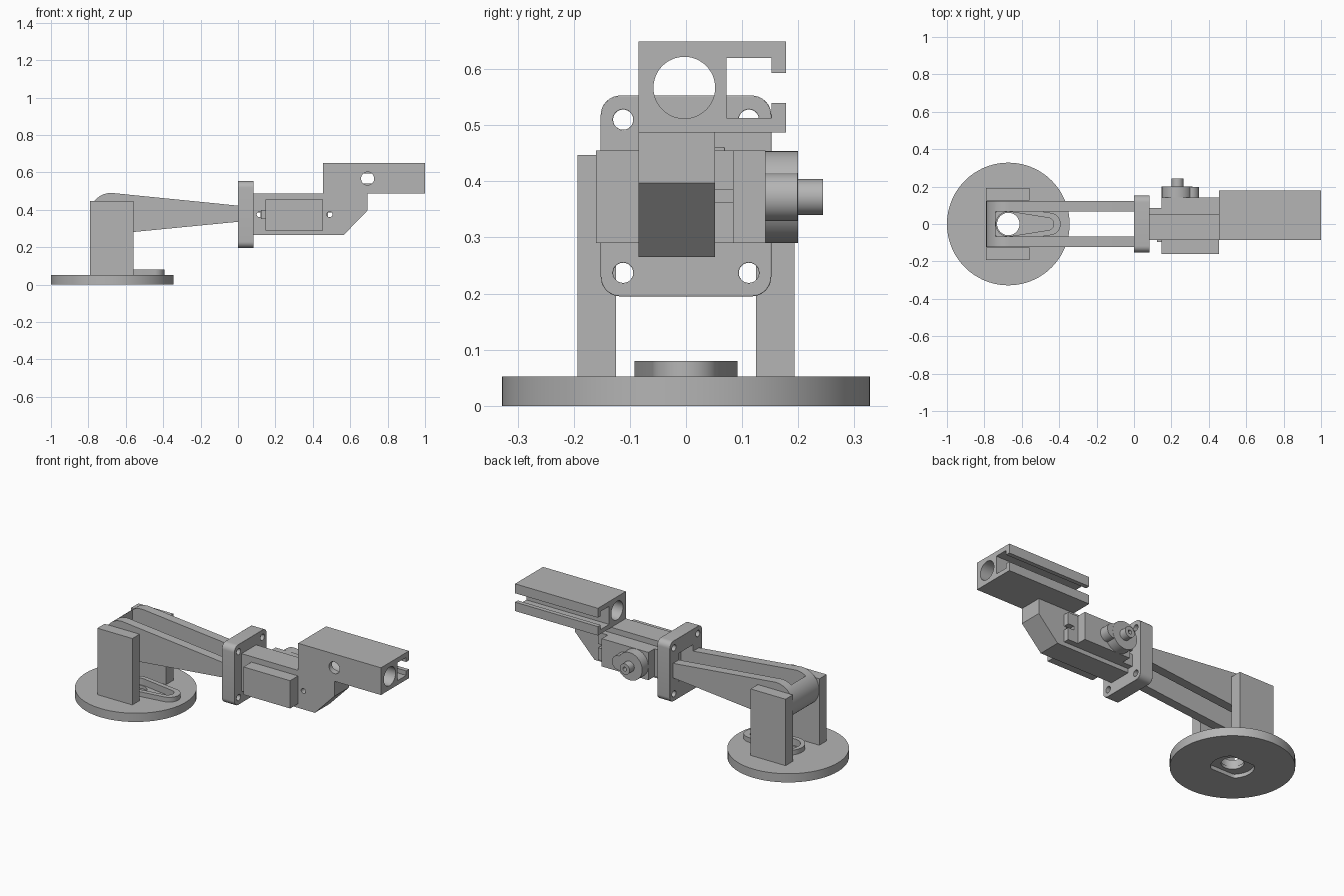
import bpy, bmesh
from math import sin, cos, pi, acos, radians
from mathutils import Vector

if "Cube" in bpy.data.objects:
    bpy.data.objects.remove(bpy.data.objects["Cube"], do_unlink=True)

GREY = (0.46, 0.46, 0.46, 1)
mat = bpy.data.materials.new("plain grey")
mat.use_nodes = True
mat.diffuse_color = GREY
next(n for n in mat.node_tree.nodes if n.type == 'BSDF_PRINCIPLED').inputs["Base Color"].default_value = GREY

AXES = {'X': lambda a, b, h: (h, a, b), 'Y': lambda a, b, h: (a, h, b), 'Z': lambda a, b, h: (a, b, h)}


def prism(name, pts, axis, lo, hi):
    """Extrude a 2D outline along an axis."""
    bm = bmesh.new()
    to3d = AXES[axis]
    face = bm.faces.new([bm.verts.new(to3d(a, b, lo)) for a, b in pts])
    new = bmesh.ops.extrude_face_region(bm, geom=[face])["geom"]
    bmesh.ops.translate(bm, verts=[v for v in new if isinstance(v, bmesh.types.BMVert)],
                        vec=Vector(to3d(0, 0, hi - lo)))
    bmesh.ops.recalc_face_normals(bm, faces=bm.faces)
    mesh = bpy.data.meshes.new(name)
    bm.to_mesh(mesh)
    bm.free()
    mesh.materials.append(mat)
    obj = bpy.data.objects.new(name, mesh)
    bpy.context.collection.objects.link(obj)
    return obj


def rect(a0, a1, b0, b1):
    return [(a0, b0), (a1, b0), (a1, b1), (a0, b1)]


def arc(a, b, r, start=0, end=2 * pi, n=24):
    return [(a + r * cos(start + (end - start) * i / n), b + r * sin(start + (end - start) * i / n))
            for i in range(n + 1)]


def circle(a, b, r, n=48):
    return arc(a, b, r, n=n)[:-1]


def teardrop(a, b, r, length, tip):
    """Outline hugging a big circle and a small one further along."""
    t = acos((r - tip) / length)
    return arc(a + length, b, tip, -t, t) + arc(a, b, r, t, 2 * pi - t)


def round_rect(a0, a1, b0, b1, r):
    corners = [(a1 - r, b1 - r), (a0 + r, b1 - r), (a0 + r, b0 + r), (a1 - r, b0 + r)]
    return [p for i, (a, b) in enumerate(corners) for p in arc(a, b, r, i * pi / 2, (i + 1) * pi / 2, 8)]


def cut(obj, pts, axis, lo, hi):
    cutter = prism("cutter", pts, axis, lo, hi)
    cutter.hide_render = True
    mod = obj.modifiers.new("cut", 'BOOLEAN')
    mod.operation, mod.solver, mod.object = 'DIFFERENCE', 'EXACT', cutter
    dg = bpy.context.evaluated_depsgraph_get()
    dg.update()
    mesh = bpy.data.meshes.new_from_object(obj.evaluated_get(dg))
    obj.modifiers.clear()
    obj.data = mesh
    bpy.data.objects.remove(cutter, do_unlink=True)


# Round turntable base with a horn pocket and a recess underneath
BX = -0.672
base = prism("base_disc", circle(BX, 0, 0.328, 72), 'Z', 0, 0.052)
boss = prism("horn_boss", teardrop(BX, 0, 0.092, 0.22, 0.06), 'Z', 0.051, 0.08)
pocket = teardrop(BX, 0, 0.066, 0.21, 0.033)
cut(boss, pocket, 'Z', 0.03, 0.1)
cut(base, pocket, 'Z', 0.04, 0.1)
cut(base, circle(BX, 0, 0.06), 'Z', -0.1, 0.1)
cut(base, [(x, max(-0.085, min(0.085, y))) for x, y in circle(BX, 0, 0.115)], 'Z', -0.1, 0.022)

# Upright posts
for side, name in ((1, "left_post"), (-1, "right_post")):
    lo, hi = sorted((side * 0.125, side * 0.193))
    prism(name, rect(-0.79, -0.56, lo, hi), 'Z', 0.05, 0.447)

# Forked tapering arm, closed around the rounded end
t = radians(84.5)
arm = prism("arm", arc(-0.68, 0.38, 0.11, t, 2 * pi - t) + [(0.002, 0.336), (0.002, 0.422)],
            'Y', -0.122, 0.122)
cut(arm, rect(-0.74, 0.1, -0.068, 0.068), 'Z', 0.1, 0.7)

# Bolted flange plate
flange = prism("flange_plate", round_rect(-0.152, 0.152, 0.195, 0.553, 0.035), 'X', 0, 0.083)
for y in (-0.112, 0.112):
    for z in (0.237, 0.51):
        cut(flange, circle(y, z, 0.018, 24), 'X', -0.1, 0.2)
cut(flange, rect(-0.068, 0.068, 0.295, 0.46), 'X', -0.1, 0.2)
bevel = flange.modifiers.new("edge", 'BEVEL')
bevel.width, bevel.segments, bevel.limit_method, bevel.angle_limit = 0.006, 2, 'ANGLE', radians(60)

# Body bracket with a sloping chin
body = prism("body_bracket", [(0.082, 0.265), (0.565, 0.265), (0.693, 0.397), (0.693, 0.488), (0.082, 0.488)],
             'Y', -0.085, 0.052)
for x in (0.115, 0.49):
    cut(body, circle(x, 0.375, 0.015, 24), 'Y', -0.2, 0.2)

# Square tube with a round bore and an open side channel
tube = prism("tube_holder", rect(-0.085, 0.178, 0.487, 0.649), 'X', 0.455, 1)
cut(tube, circle(-0.003, 0.567, 0.055), 'X', 0.3, 1.2)
cut(tube, rect(0.072, 0.152, 0.513, 0.62), 'X', 0.3, 1.2)
cut(tube, rect(0.14, 0.3, 0.54, 0.593), 'X', 0.3, 1.2)
cut(tube, circle(0.693, 0.567, 0.035, 32), 'Y', -0.2, 0.1)

# Servo motor: case, ears, gear boss, shaft and cable plug
prism("servo_case", rect(0.148, 0.455, -0.16, 0.142), 'Z', 0.29, 0.455)
for name, x0, x1, s0, s1 in (("servo_front_ear", 0.454, 0.52, 0.48, 0.6),
                             ("servo_rear_ear", 0.083, 0.149, 0.0, 0.12)):
    ear = prism(name, rect(x0, x1, 0.052, 0.085), 'Z', 0.29, 0.455)
    cut(ear, rect(s0, s1, 0.362, 0.385), 'Y', 0, 0.2)
prism("servo_gear_boss", circle(0.23, 0.372, 0.082), 'Y', 0.14, 0.2)
prism("servo_small_boss", circle(0.305, 0.372, 0.043, 32), 'Y', 0.14, 0.199)
shaft = prism("servo_shaft", circle(0.232, 0.372, 0.032, 32), 'Y', 0.19, 0.244)
cut(shaft, circle(0.232, 0.372, 0.012, 24), 'Y', 0.21, 0.3)
prism("cable_plug", rect(0.122, 0.15, -0.097, -0.08), 'Z', 0.35, 0.4)

# Smooth the round surfaces and keep the edges crisp
for obj in bpy.data.objects:
    obj.select_set(obj.type == 'MESH')
bpy.context.view_layer.objects.active = base
bpy.ops.object.shade_smooth_by_angle(angle=radians(30))
